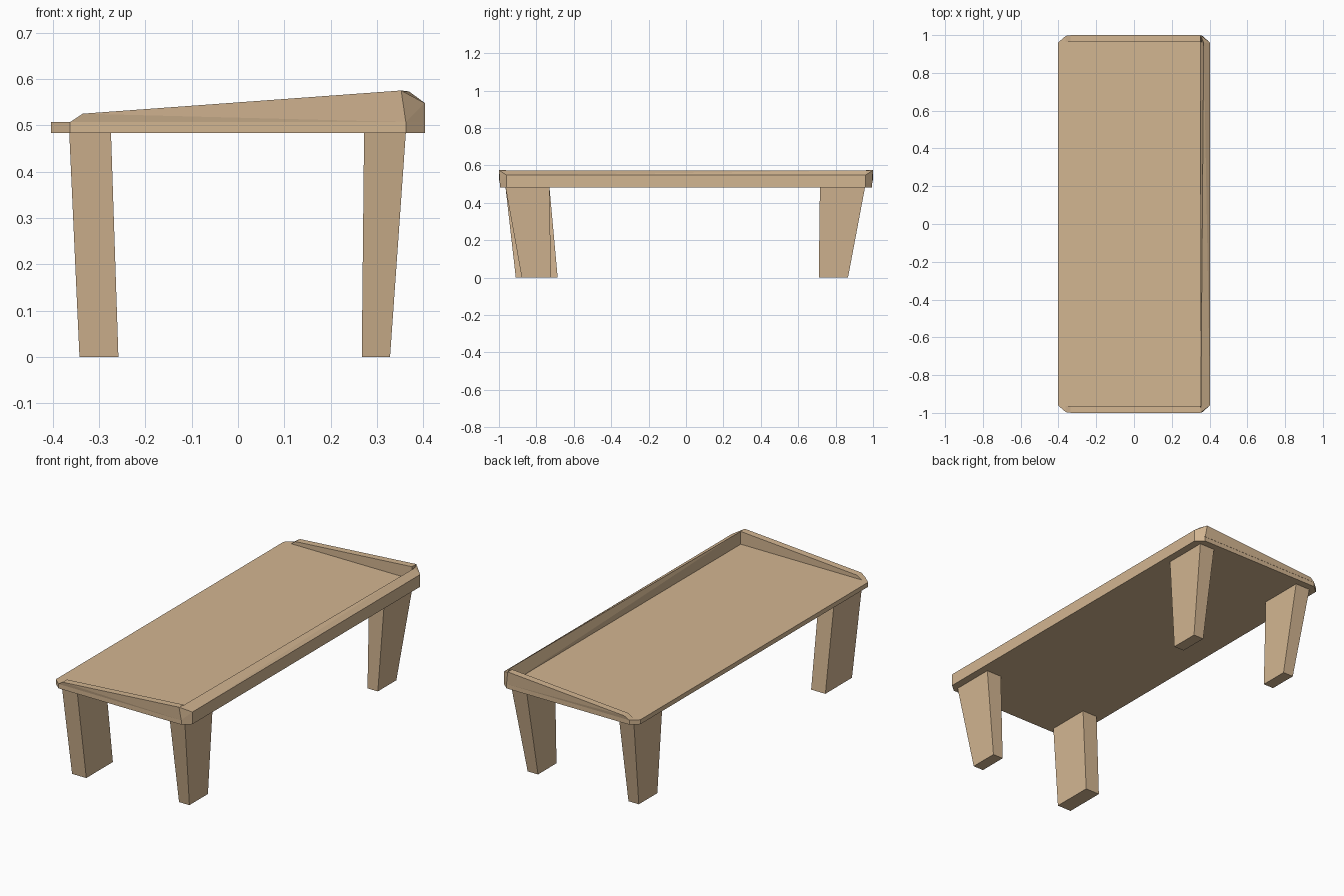
import bpy, bmesh

if "Cube" in bpy.data.objects:
    bpy.data.objects.remove(bpy.data.objects["Cube"])

wood = bpy.data.materials.new("light wood")
wood.diffuse_color = (0.65, 0.465, 0.285, 1)
wood.use_nodes = True
wood.node_tree.nodes["Principled BSDF"].inputs["Base Color"].default_value = wood.diffuse_color

BASE, DECK = 0.483, 0.507   # underside and upper face of the slab


def hull(name, points):
    """Flat-faced convex solid through the given points."""
    bm = bmesh.new()
    for p in points:
        bm.verts.new(p)
    res = bmesh.ops.convex_hull(bm, input=bm.verts[:])
    loose = [v for v in bm.verts if not v.link_faces]
    bmesh.ops.delete(bm, geom=loose, context='VERTS')
    bmesh.ops.dissolve_limit(bm, angle_limit=0.01, verts=bm.verts[:], edges=bm.edges[:])
    bmesh.ops.recalc_face_normals(bm, faces=bm.faces[:])
    me = bpy.data.meshes.new(name)
    bm.to_mesh(me)
    bm.free()
    me.materials.append(wood)
    ob = bpy.data.objects.new(name, me)
    bpy.context.collection.objects.link(ob)
    return ob


# Slab with clipped corners
outline = [(sx * x, sy * y) for sx in (-1, 1) for sy in (-1, 1)
           for x, y in ((0.403, 0.96), (0.362, 0.995))]
hull("table_top", [(x, y, z) for x, y in outline for z in (BASE, DECK)])

# Sloping rims along both short ends, and the corner blocks joining the side rim
for s, label, peak in ((-1, "front", 0.354), (1, "back", 0.369)):
    profile = [(-0.362, DECK), (-0.335, 0.525), (0.352, 0.575), (0.362, DECK)]
    hull(label + "_rim", [(x, s * y, z) for x, z in profile for y in (0.963, 0.996)]
         + [(0.352, s * 0.9995, 0.575), (-0.335, s * 0.9995, 0.525)])
    hull(label + "_corner", [
        (0.352, s * 0.9995, 0.575), (0.362, s * 0.996, DECK),
        (0.403, s * 0.96, 0.548), (0.403, s * 0.96, DECK),
        (peak, s * 0.96, 0.573), (0.352, s * 0.96, DECK)])

# Rim along the right long side, its top falling outwards
hull("side_rim", [p for s, peak in ((-1, 0.354), (1, 0.369)) for p in (
    (0.351, s * 0.962, DECK), (peak, s * 0.962, 0.573),
    (0.403, s * 0.96, 0.548), (0.403, s * 0.96, DECK))])


# Legs: top and bottom rectangles as (x0, x1, y0, y1)
def leg(name, top, bottom):
    pts = []
    for (x0, x1, y0, y1), z in ((top, BASE), (bottom, 0.0)):
        pts += [(x, y, z) for x in (x0, x1) for y in (y0, y1)]
    hull(name, pts)


leg("front_left_leg", (-0.364, -0.274, -0.965, -0.73), (-0.342, -0.258, -0.91, -0.686))
leg("front_right_leg", (0.272, 0.362, -0.965, -0.73), (0.267, 0.328, -0.878, -0.722))
leg("back_right_leg", (0.272, 0.362, 0.716, 0.957), (0.267, 0.328, 0.71, 0.866))
leg("back_left_leg", (-0.362, -0.274, 0.716, 0.957), (-0.328, -0.267, 0.71, 0.866))
